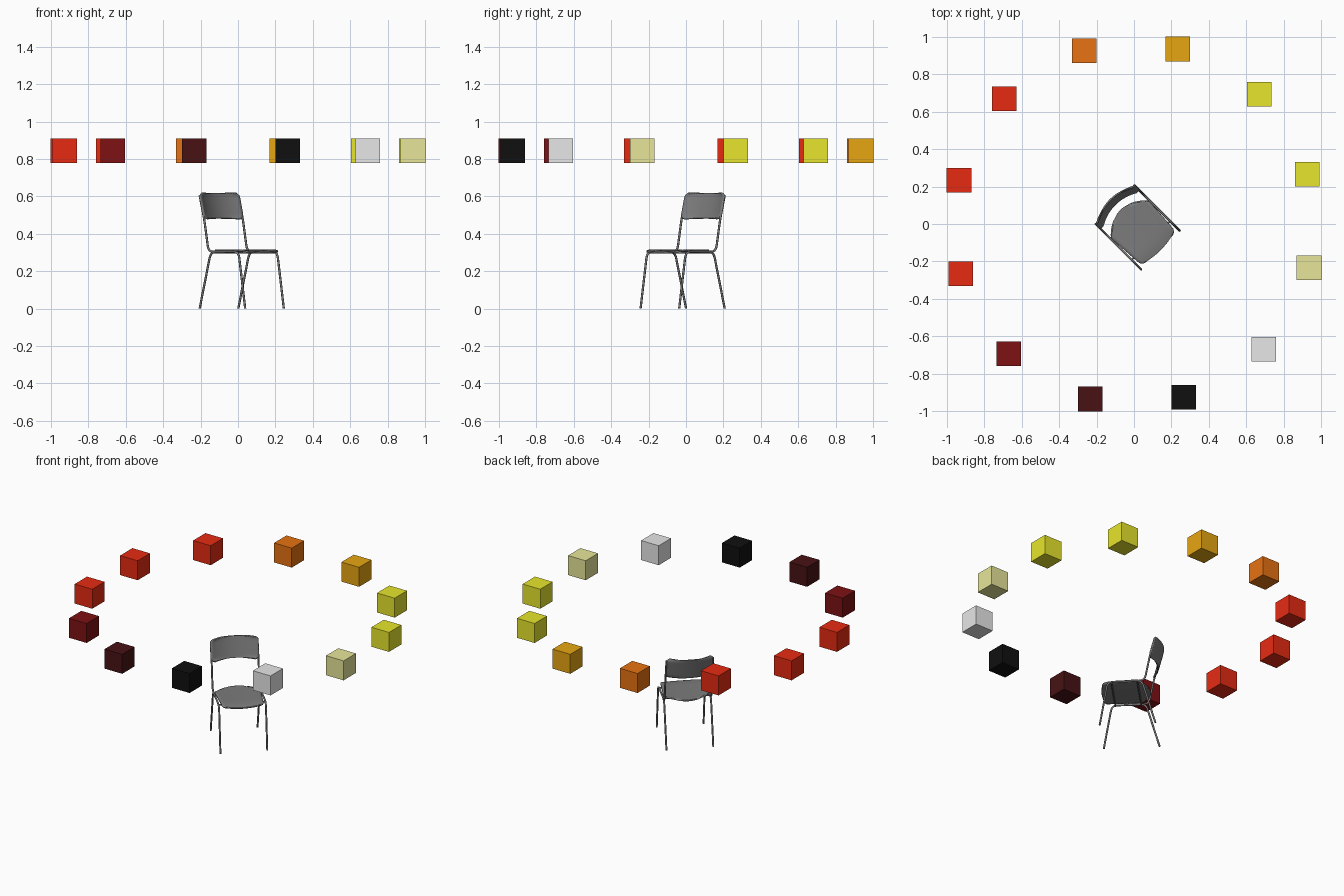
import bpy, math
from mathutils import Matrix, Vector

old = bpy.data.objects.get("Cube")
if old:
    bpy.data.objects.remove(old, do_unlink=True)


def material(name, r, g, b):
    m = bpy.data.materials.new(name)
    m.use_nodes = True
    m.diffuse_color = (r, g, b, 1)
    m.node_tree.nodes["Principled BSDF"].inputs["Base Color"].default_value = (r, g, b, 1)
    return m


grey = material("chair grey", .2, .2, .2)
white = material("light grey", .8, .8, .8)
black = material("black", .005, .005, .005)
dark_maroon = material("dark maroon", .065, .006, .007)
maroon = material("maroon", .21, .006, .007)
red = material("red", .8, .024, .006)
orange = material("orange", .8, .17, .006)
amber = material("amber", .8, .38, .006)
yellow = material("yellow", .8, .79, .026)
pale = material("pale yellow", .8, .79, .32)

# Ring of floating colour cubes, counter-clockwise
ring = [pale, yellow, yellow, amber, orange, red, red, red,
        maroon, dark_maroon, black, white]
for i, mat in enumerate(ring):
    a = math.radians(-14 + 30 * i)
    bpy.ops.mesh.primitive_cube_add(
        size=.132, location=(.964 * math.cos(a), .964 * math.sin(a), .844))
    cube = bpy.context.object
    cube.name = f"colour_cube_{i + 1}"
    cube.data.materials.append(mat)

# Chair frame: local x is sideways, local -y is forward, turned to face a corner
chair = Matrix.Translation((.02, -.018, 0)) @ Matrix.Rotation(math.radians(45), 4, "Z")


def fillet(points, radius, steps=5):
    """Round the inner corners of a path."""
    pts = [Vector(p) for p in points]
    out = [pts[0]]
    for a, b, c in zip(pts, pts[1:], pts[2:]):
        p = b + (a - b).normalized() * radius
        q = b + (c - b).normalized() * radius
        for k in range(steps + 1):
            t = k / steps
            out.append(p * (1 - t) ** 2 + b * 2 * t * (1 - t) + q * t * t)
    return out + [pts[-1]]


def tube(name, points, radius=.006):
    curve = bpy.data.curves.new(name, "CURVE")
    curve.dimensions = "3D"
    curve.bevel_depth = radius
    curve.bevel_resolution = 2
    curve.use_fill_caps = True
    spline = curve.splines.new("POLY")
    spline.points.add(len(points) - 1)
    for sp, p in zip(spline.points, points):
        sp.co = (*p, 1)
    curve.materials.append(grey)
    obj = bpy.data.objects.new(name, curve)
    obj.matrix_world = chair
    bpy.context.collection.objects.link(obj)


def corner(t, length, r):
    """Amount the side is pulled in near both ends, giving round corners."""
    d = max(0, r - min(t, 1 - t) * length)
    return r - math.sqrt(max(0, r * r - d * d))


def sheet(name, fn, n, m, thickness):
    """Curved panel from fn(s in -1..1, t in 0..1)."""
    verts = []
    for j in range(m + 1):
        t = .5 - .5 * math.cos(math.pi * j / m)
        verts += [fn(-1 + 2 * i / n, t) for i in range(n + 1)]
    w = n + 1
    faces = [(j * w + i, j * w + i + 1, (j + 1) * w + i + 1, (j + 1) * w + i)
             for j in range(m) for i in range(n)]
    mesh = bpy.data.meshes.new(name)
    mesh.from_pydata(verts, [], faces)
    mesh.materials.append(grey)
    obj = bpy.data.objects.new(name, mesh)
    obj.matrix_world = chair
    bpy.context.collection.objects.link(obj)
    mod = obj.modifiers.new("thickness", "SOLIDIFY")
    mod.thickness = thickness
    mod.offset = 0
    bpy.context.view_layer.objects.active = obj
    bpy.ops.object.select_all(action="DESELECT")
    obj.select_set(True)
    bpy.ops.object.shade_smooth_by_angle(angle=math.radians(40))


def seat_point(s, t):
    half = .128 + .016 * t - corner(t, .23, .025)
    front = -.172 + .012 * s * s
    back = .132 - .06 * s * s
    y = front + (back - front) * t
    lip = .008 * max(0, 1 - t / .25) ** 2
    return (s * half, y, .312 - lip - .005 * (1 - s * s))


def back_point(s, t):
    half = .15 - corner(t, .14, .025)
    y = .135 + .035 * t + .038 * (1 - s * s)
    return (s * half, y, .482 + .135 * t)


sheet("seat", seat_point, 16, 16, .009)
sheet("backrest", back_point, 20, 16, .009)

# Side frames: front leg, seat rail and back post in one bend, plus the back leg
for side, x in (("left", .146), ("right", -.146)):
    tube(f"{side}_front_leg_and_post", fillet(
        [(x, -.172, .001), (x, -.122, .304), (x, .105, .304),
         (x, .138, .48), (x, .172, .605)], .035))
    tube(f"{side}_back_leg", fillet(
        [(x, .172, .001), (x, .088, .303), (x, -.02, .303)], .035))

# Bars under the seat
for name, y in (("front_bar", -.1), ("back_bar", .06)):
    tube(name, [(-.146, y, .299), (.146, y, .299)], .005)
